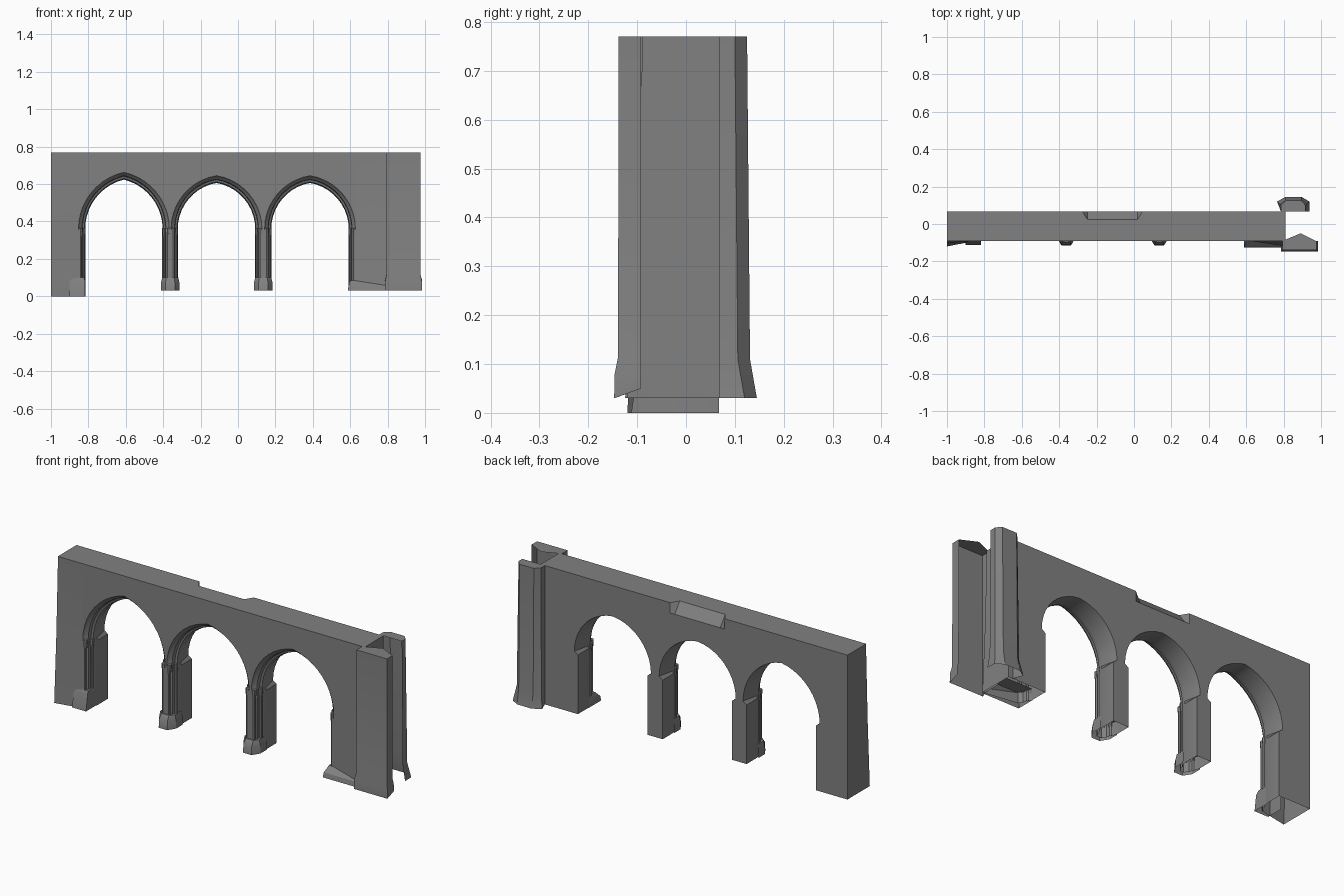
import bpy, bmesh, math

cube = bpy.data.objects.get("Cube")
if cube:
    bpy.data.objects.remove(cube)

stone = bpy.data.materials.new("grey_stone")
stone.use_nodes = True
GREY = (0.22, 0.22, 0.22, 1)
stone.diffuse_color = GREY
stone.node_tree.nodes["Principled BSDF"].inputs["Base Color"].default_value = GREY

LEFT, RIGHT, TOP, CHIP, SPRING, FLOOR = -1.0, 0.81, 0.77, 0.715, 0.36, 0.03
CENTRES = (-0.61, -0.115, 0.385)
# Arch orders from front to back: y, half width, rise, jamb half width
ORDERS = [(-0.09, 0.243, 0.285, 0.236), (-0.08, 0.238, 0.278, 0.232),
          (-0.07, 0.225, 0.268, 0.222), (-0.05, 0.222, 0.264, 0.22),
          (-0.045, 0.212, 0.252, 0.212), (-0.02, 0.207, 0.246, 0.205),
          (0.068, 0.226, 0.246, 0.205)]
STEPS = 10


def finish(bm, name, recalc=True):
    bmesh.ops.remove_doubles(bm, verts=bm.verts, dist=0.0001)
    if recalc:
        bmesh.ops.recalc_face_normals(bm, faces=bm.faces)
    mesh = bpy.data.meshes.new(name)
    bm.to_mesh(mesh)
    bm.free()
    ob = bpy.data.objects.new(name, mesh)
    bpy.context.collection.objects.link(ob)
    mesh.materials.append(stone)
    bpy.ops.object.select_all(action='DESELECT')
    ob.select_set(True)
    bpy.context.view_layer.objects.active = ob
    bpy.ops.object.shade_smooth_by_angle(angle=math.radians(32))
    return ob


def pointed_arc(c, a, h):
    """Two-centred arch from left springing to right springing."""
    e = (h * h - a * a) / (2 * a)
    r = a + e
    end = math.acos(e / r)
    half = [(e - r * math.cos(end * i / STEPS), r * math.sin(end * i / STEPS))
            for i in range(STEPS + 1)]
    half += [(-x, z) for x, z in half[-2::-1]]
    return [(c + x, SPRING + z) for x, z in half]


def opening(bm, index, order):
    y, a, h, jamb = order
    c = CENTRES[index]
    h += 0.018 if index == 0 else 0
    left_floor = 0 if index == 0 else FLOOR
    pts = [(c - jamb, left_floor), (c - jamb, SPRING - 0.015)]
    pts += pointed_arc(c, a, h)
    pts += [(c + jamb, SPRING - 0.015), (c + jamb, FLOOR)]
    return [bm.verts.new((x, y, z)) for x, z in pts]


def wall_face(bm, arches, y, chip=False):
    """Piers and spandrels of one wall side; returns top row and both ends."""
    flare = 0 if chip else 0.03
    ends = []
    for x, floor in ((LEFT, 0), (RIGHT, FLOOR)):
        ends.append([bm.verts.new((x, y - flare, floor)),
                     bm.verts.new((x, y - flare * 0.4, SPRING))])
    # Each pier runs between neighbouring jambs
    sides = [ends[0]] + [s for a in arches for s in (a[:3], a[:-4:-1])] + [ends[1]]
    for left, right in zip(sides[::2], sides[1::2]):
        bm.faces.new(left + right[::-1])
    # Spandrel strips rise from the arch line to the wall top
    line = [ends[0][1]] + [v for a in arches for v in a[2:-2]] + [ends[1][1]]
    rows = []
    for z in (CHIP, TOP):
        row = []
        for v in line:
            broken = chip and z == TOP and -0.25 < v.co.x < 0.02
            row.append(bm.verts.new((v.co.x, 0.025 if broken else y, z)))
        rows.append(row)
    for low, high in ((line, rows[0]), rows):
        for i in range(len(line) - 1):
            bm.faces.new((low[i], low[i + 1], high[i + 1], high[i]))
    for k, end in enumerate(ends):
        end += [rows[0][-k], rows[1][-k]]
    return rows[1], ends


# Arcaded wall
bm = bmesh.new()
layers = [[opening(bm, i, o) for i in range(3)] for o in ORDERS]
for near, far in zip(layers, layers[1:]):
    for a, b in zip(near, far):
        for i in range(len(a) - 1):
            bm.faces.new((a[i], a[i + 1], b[i + 1], b[i]))
front_top, front_ends = wall_face(bm, layers[0], ORDERS[0][0])
back_top, back_ends = wall_face(bm, layers[-1], ORDERS[-1][0], True)
bm.faces.new(front_top + back_top[::-1])
for f, b in zip(front_ends, back_ends):
    bm.faces.new(f + b[::-1])
finish(bm, "arcade_wall")


def shell(name, rings, cap=None):
    """Open plan outlines stacked by height, with an optional top outline."""
    bm = bmesh.new()
    loops = [[bm.verts.new(p) for p in ring] for ring in rings]
    for a, b in zip(loops, loops[1:]):
        for i in range(len(a) - 1):
            bm.faces.new((a[i], a[i + 1], b[i + 1], b[i]))
    top = loops[-1] + [bm.verts.new(p) for p in (cap or [])]
    bm.faces.new(top)
    return finish(bm, name)


# Front buttress: shallow shell with a gabled top outline and battered foot
def front_plan(z, g, lift=0):
    return [(0.795 - g, -0.09, z + lift), (0.795 - g, -0.138 - g, z),
            (0.975 + g, -0.138 - g, z), (0.975 + g, -0.092, z + lift)]


shell("front_buttress",
      [front_plan(FLOOR, 0.009, 0.02), front_plan(0.08, 0.008, 0.01),
       front_plan(0.115, 0.001), front_plan(TOP, 0)],
      [(0.89, -0.05, TOP)])


# Back buttress: half-octagonal shell
def back_plan(z, g):
    return [(0.785, 0.068, z), (0.785 - g, 0.1 + g, z), (0.81, 0.125 + g, z),
            (0.895, 0.125 + g, z), (0.918 + g, 0.1 + g, z), (0.918 + g, 0.068, z)]


shell("back_buttress", [back_plan(FLOOR, 0.02), back_plan(0.11, 0.006),
                        back_plan(TOP, 0)])


# Moulded pier feet
def pier_plan(x, z, w, y):
    return [(x - w, -0.02, z), (x - w, -0.075, z), (x - w * 0.5, y, z),
            (x + w * 0.5, y, z), (x + w, -0.075, z), (x + w, -0.02, z)]


for n, x in enumerate(((CENTRES[0] + CENTRES[1]) / 2, (CENTRES[1] + CENTRES[2]) / 2)):
    shell(f"pier_foot_{n + 1}", [pier_plan(x, FLOOR, 0.05, -0.115),
                                 pier_plan(x, 0.075, 0.049, -0.112),
                                 pier_plan(x, 0.1, 0.043, -0.095)])


# Feet of the end piers
def end_foot(x0, x1, z, y):
    return [(x0, -0.02, z), (x0, y, z), (x1, y, z), (x1, -0.02, z)]


shell("left_pier_foot", [end_foot(-0.9, -0.818, 0, -0.112),
                         end_foot(-0.9, -0.818, 0.08, -0.1),
                         end_foot(-0.88, -0.822, 0.1, -0.09)])
shell("right_pier_foot", [end_foot(0.588, 0.8, FLOOR, -0.125),
                          end_foot(0.59, 0.8, 0.055, -0.12),
                          end_foot(0.6, 0.8, 0.085, -0.09)])

# Slim shafts with small capitals in the jambs
for i, c in enumerate(CENTRES):
    for side, s in (("right", -1), ("left", 1)):
        for k, (off, y) in enumerate(((0.232, -0.083), (0.217, -0.05))):
            bm = bmesh.new()
            rings = []
            for z, r in ((0.08, 0.009), (0.32, 0.009), (0.345, 0.012), (0.365, 0.012)):
                rings.append([bm.verts.new((c + s * off + r * math.cos(t * math.pi / 4),
                                            y + r * math.sin(t * math.pi / 4), z))
                              for t in range(8)])
            for a, b in zip(rings, rings[1:]):
                for t in range(8):
                    u = (t + 1) % 8
                    bm.faces.new((a[t], a[u], b[u], b[t]))
            bm.faces.new(rings[-1])
            finish(bm, f"{side}_jamb_shaft_{i + 1}_{k + 1}")
